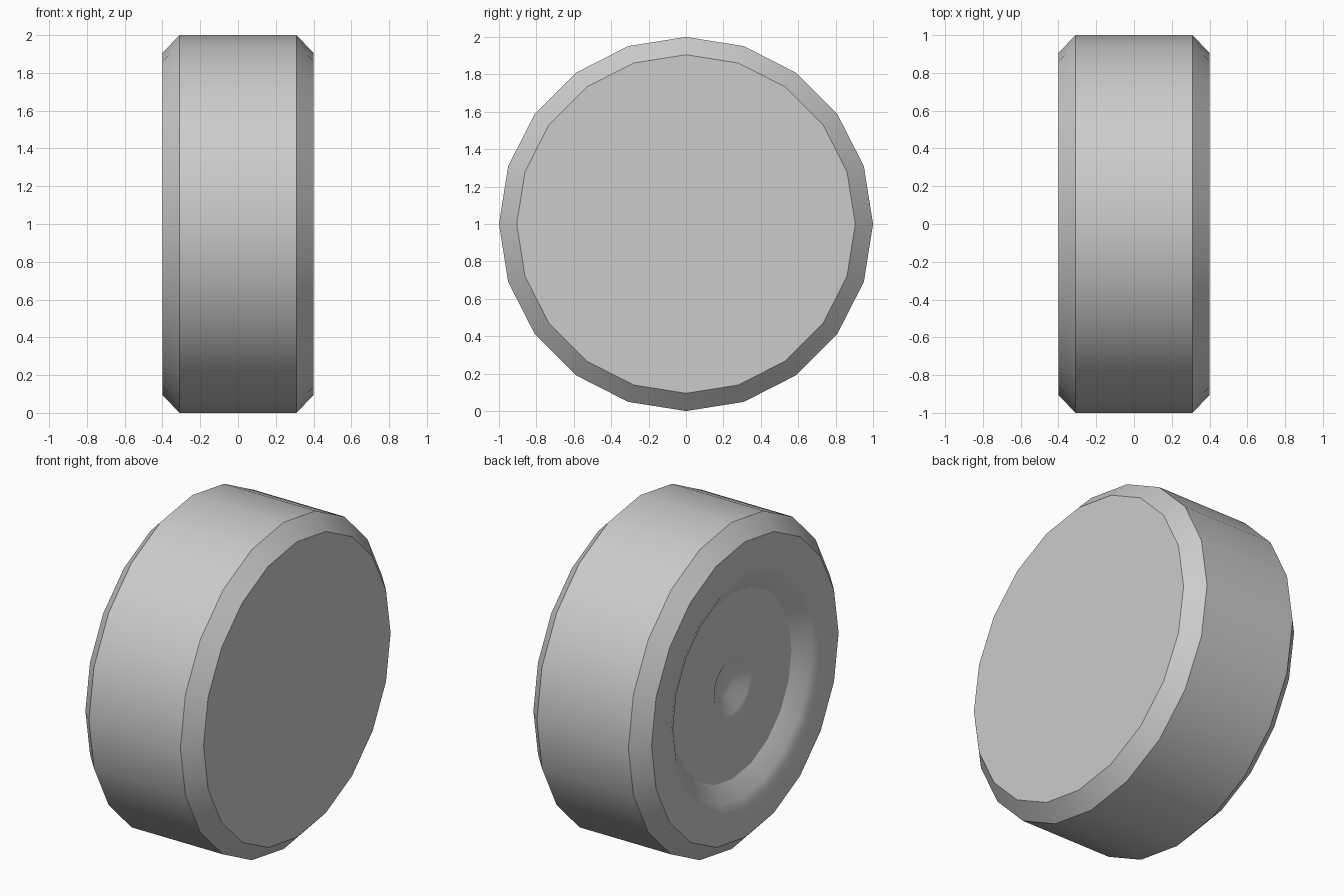
import bpy
import bmesh
import math

default = bpy.data.objects.get("Cube")
if default:
    bpy.data.objects.remove(default, do_unlink=True)

SIDES = 20


def make_material(name, color):
    mat = bpy.data.materials.new(name)
    mat.use_nodes = True
    mat.diffuse_color = color
    mat.node_tree.nodes["Principled BSDF"].inputs["Base Color"].default_value = color
    return mat


def lathe_x(name, profile, mat):
    """Spin (x, radius, sharp) rings around the x axis and cap both ends."""
    bm = bmesh.new()
    rings = []
    for x, r, _ in profile:
        ring = []
        for i in range(SIDES):
            a = math.tau * i / SIDES
            ring.append(bm.verts.new((x, r * math.cos(a), 1 + r * math.sin(a))))
        rings.append(ring)
    for ra, rb in zip(rings, rings[1:]):
        for i in range(SIDES):
            j = (i + 1) % SIDES
            bm.faces.new((ra[i], ra[j], rb[j], rb[i]))
    bm.faces.new(rings[0])
    bm.faces.new(rings[-1])
    bmesh.ops.recalc_face_normals(bm, faces=bm.faces[:])
    for face in bm.faces:
        face.smooth = True
    # crease only the rings marked sharp
    for ring, (_, _, sharp) in zip(rings, profile):
        for i in range(SIDES):
            edge = bm.edges.get((ring[i], ring[(i + 1) % SIDES]))
            edge.smooth = not sharp
    mesh = bpy.data.meshes.new(name)
    bm.to_mesh(mesh)
    bm.free()
    mesh.materials.append(mat)
    obj = bpy.data.objects.new(name, mesh)
    bpy.context.collection.objects.link(obj)
    return obj


grey = make_material("plain grey", (0.6, 0.6, 0.6, 1))

wheel_profile = [
    # flat inner side, chamfers and tread
    (0.4, 0.905, True),
    (0.31, 1.0, True),
    (-0.31, 1.0, True),
    (-0.4, 0.905, True),
    # dished outer side
    (-0.4, 0.72, False),
    (-0.38, 0.67, False),
    (-0.315, 0.57, True),
    # hub dimple
    (-0.315, 0.2, False),
    (-0.31, 0.17, False),
    (-0.26, 0.08, False),
]
lathe_x("wheel", wheel_profile, grey)
